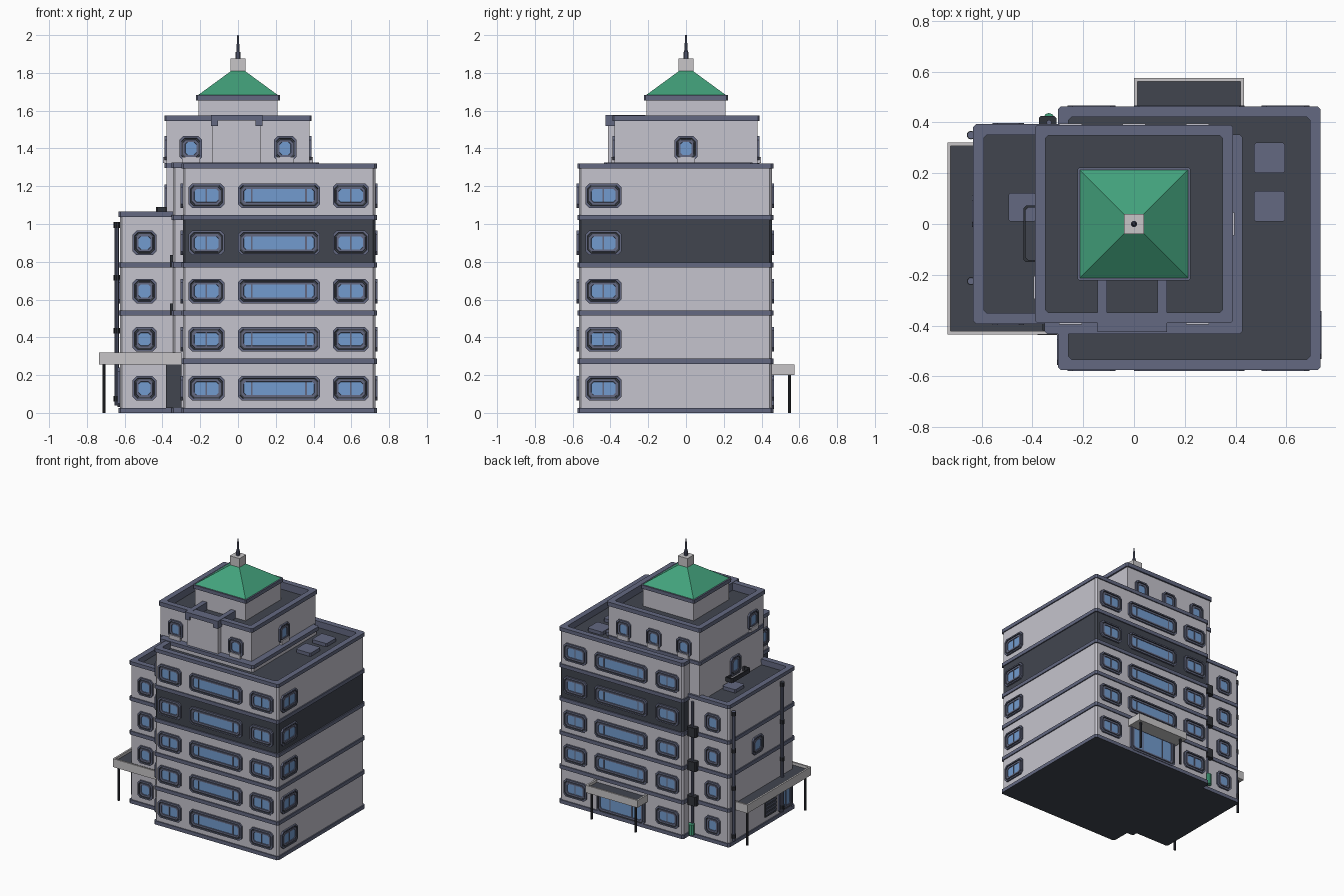
import bpy, bmesh, math
from mathutils import Matrix, Vector

if "Cube" in bpy.data.objects:
    bpy.data.objects.remove(bpy.data.objects["Cube"])

COLORS = {
    "wall_grey": (0.56, 0.55, 0.61), "canopy_grey": (0.57, 0.56, 0.57),
    "trim_slate": (0.125, 0.14, 0.22), "dark_slate": (0.053, 0.06, 0.078),
    "glass_blue": (0.17, 0.33, 0.62), "roof_green": (0.055, 0.36, 0.20),
    "metal_black": (0.03, 0.033, 0.042),
}
MATS = {}
for n, c in COLORS.items():
    MATS[n] = bpy.data.materials.new(n)
    MATS[n].diffuse_color = (*c, 1)
WALL, CANOPY, TRIM, DARK, GLASS, GREEN, BLACK = COLORS


def finish(name, bm, used, matrix=None):
    me = bpy.data.meshes.new(name)
    bmesh.ops.recalc_face_normals(bm, faces=bm.faces[:])
    bm.to_mesh(me)
    bm.free()
    for m in used:
        me.materials.append(MATS[m])
    ob = bpy.data.objects.new(name, me)
    if matrix:
        ob.matrix_world = matrix
    bpy.context.collection.objects.link(ob)
    return ob


def rect(r, z, inset=0.0, c=0.0):
    """Rectangle loop (x0, x1, y0, y1), optionally with chamfered corners."""
    x0, x1, y0, y1 = r[0] + inset, r[1] - inset, r[2] + inset, r[3] - inset
    if c == 0:
        return [(x0, y0, z), (x1, y0, z), (x1, y1, z), (x0, y1, z)]
    return [(x0 + c, y0, z), (x1 - c, y0, z), (x1, y0 + c, z), (x1, y1 - c, z),
            (x1 - c, y1, z), (x0 + c, y1, z), (x0, y1 - c, z), (x0, y0 + c, z)]


def loft(name, loops, mats, bottom=None, top=None, cyclic=False, matrix=None):
    """Skin successive loops, one material per segment, with optional caps."""
    used = list(dict.fromkeys(mats + [m for m in (bottom, top) if m]))
    bm = bmesh.new()
    vs = [[bm.verts.new(p) for p in lp] for lp in loops]
    n = len(vs[0])
    for i, m in enumerate(mats):
        a, b = vs[i], vs[(i + 1) % len(vs)]
        for k in range(n):
            f = bm.faces.new((a[k], a[(k + 1) % n], b[(k + 1) % n], b[k]))
            f.material_index = used.index(m)
    if not cyclic:
        for lp, m in ((vs[0], bottom), (vs[-1], top)):
            bm.faces.new(lp).material_index = used.index(m or mats[0])
    return finish(name, bm, used, matrix)


def box(name, r, z0, z1, mat, c=0.0, bottom=None, top=None, matrix=None):
    return loft(name, [rect(r, z0, 0, c), rect(r, z1, 0, c)], [mat],
                bottom or mat, top or mat, matrix=matrix)


def ring(name, r, z0, z1, width, mat, c=0.0):
    return loft(name, [rect(r, z0, 0, c), rect(r, z1, 0, c), rect(r, z1, width, c),
                       rect(r, z0, width, c)], [mat] * 4, cyclic=True)


def rod(name, x, y, z0, z1, r, mat, r2=None, sides=10):
    bm = bmesh.new()
    bmesh.ops.create_cone(bm, cap_ends=True, segments=sides, radius1=r,
                          radius2=r if r2 is None else r2, depth=z1 - z0)
    return finish(name, bm, [mat], Matrix.Translation((x, y, (z0 + z1) / 2)))


TURN = {"front": 0, "right": 90, "back": 180, "left": -90}


def window(side, x, y, z, w, h=0.13, bars=(), name="window"):
    """Chamfered double frame with sunk glass, facing the named side."""
    mx = (Matrix.Translation((x, y, z)) @ Matrix.Rotation(math.radians(TURN[side]), 4, 'Z')
          @ Matrix.Rotation(math.pi / 2, 4, 'X'))
    r = (-w / 2, w / 2, -h / 2, h / 2)
    steps = [(0, -0.01, .02), (0, .012, .02), (.010, .012, .018), (.012, .006, .017),
             (.018, .006, .016), (.019, .011, .015), (.030, .011, .012), (.031, .006, .012)]
    loft(f"{side}_{name}", [rect(r, n, i, c) for i, n, c in steps],
         [TRIM, TRIM, DARK, DARK, TRIM, TRIM, TRIM], DARK, GLASS, matrix=mx)
    for b in bars:
        box(f"{side}_{name}_mullion", (b - .004, b + .004, -h / 2 + .028, h / 2 - .028),
            .004, .010, TRIM, matrix=mx)


LEVELS = [0, 0.26, 0.515, 0.77, 1.02]


def grow(r, d):
    return (r[0] - d, r[1] + d, r[2] - d, r[3] + d)


def block(name, r, top, zs, mats, c, floor):
    """Walls with a sunk roof, a trim slab per storey and a parapet ring."""
    loops = [rect(r, z, 0, c) for z in zs] + [rect(r, zs[-1], .03, c), rect(r, floor, .03, c)]
    loft(name + "_walls", loops, mats + [TRIM, TRIM], DARK, DARK)
    for z in LEVELS:
        if z < top - 0.1:
            box(name + "_storey_trim", grow(r, .008), z, z + 0.027, TRIM, c,
                bottom=DARK if z == 0 else TRIM)
    ring(name + "_parapet", grow(r, .008), top - .027, top, .042, TRIM, c)


# Main block with one dark storey
MAIN = (-.292, .727, -.567, .455)
block("main", MAIN, 1.32, [.01, .78, 1.03, 1.3], [WALL, DARK, WALL], .012, 1.27)
# Left wing
WING = (-.625, -.2, -.385, .385)
block("wing", WING, 1.065, [.01, 1.045], [WALL], .012, 1.02)
# Stair core between them, rising to the main roof
CORE = (-.345, .42, -.425, .345)
box("core_walls", CORE, .01, 1.3, WALL, .012, bottom=DARK)
for z in LEVELS + [1.297]:
    box("core_trim", grow(CORE, .008), z, z + .028, TRIM, .012, bottom=DARK if z == 0 else TRIM)

# Upper tower with front bay
TOWER = (-.378, .378, -.378, .378)
loft("tower_walls", [rect(TOWER, 1.0), rect(TOWER, 1.56), rect(TOWER, 1.56, .03),
                     rect(TOWER, 1.52, .03)], [WALL, TRIM, TRIM], WALL, DARK)
ring("tower_parapet", grow(TOWER, .012), 1.545, 1.575, .042, TRIM, .01)
box("tower_lower_trim", (-.388, .38, -.38, .388), 1.297, 1.323, TRIM, .01)
box("tower_bay", (-.135, .122, -.412, -.35), 1.3, 1.55, WALL, top=DARK)
for x0, x1 in ((-.143, -.107), (.092, .13)):
    box("bay_side_parapet", (x0, x1, -.425, -.215), 1.52, 1.577, TRIM)
box("bay_front_parapet", (-.143, .13, -.425, -.388), 1.547, 1.577, TRIM)

# Cupola, pyramid roof and spire
box("cupola_walls", (-.21, .21, -.21, .21), 1.5, 1.66, WALL)
box("cupola_eave", (-.223, .223, -.223, .223), 1.655, 1.682, TRIM, .008)
loft("pyramid_roof", [rect((-.212, .212, -.212, .212), 1.682),
                      rect((-.03, .03, -.03, .03), 1.815)], [GREEN])
box("spire_block", (-.04, .04, -.04, .04), 1.81, 1.877, CANOPY)
rod("spire_base", 0, 0, 1.87, 1.91, .013, TRIM)
rod("spire", 0, 0, 1.89, 2.0, .011, TRIM, .004)

# Storey windows
for i, lv in enumerate(LEVELS):
    z = lv + 0.13
    for side, y in (("front", -.567), ("back", .455)):
        window(side, -.167, y, z, .19, bars=(0,))
        window(side, .597, y, z, .19, bars=(0,))
        if side == "front" or i:
            window(side, .217, y, z, .435, bars=(-.143, .143))
    window("right", .727, -.437, z, .19, bars=(0,))
    window("left", -.292, -.495, z, .12)
    if i < 4:
        window("front", -.495, -.385, z, .125)
        window("back", -.495, .385, z, .125)
window("left", -.625, .05, .645, .125)

# Tower windows with light sills
for side, x, y in (("front", -.25, -.378), ("front", .25, -.378), ("back", -.25, .378),
                   ("back", 0, .378), ("back", .25, .378), ("right", .378, 0),
                   ("left", -.378, -.25)):
    window(side, x, y, 1.4, .12, .13, name="tower_window")
    d = .045
    hx, hy = (d, .018) if side in ("front", "back") else (.018, d)
    box("tower_window_sill", (x - hx, x + hx, y - hy, y + hy), 1.322, 1.355, WALL)
window("left", -.378, -.04, 1.14, .12, .14, name="roof_door")

# Roof hatches and the low guard outside the roof door
for r, z in (((.472, .595, .2, .32), 1.26), ((.472, .595, .01, .13), 1.26),
             ((-.495, -.385, .01, .122), 1.01)):
    box("roof_hatch", r, z, z + .035, TRIM, .008)
ring("roof_door_guard", (-.435, -.37, -.15, .072), 1.06, 1.09, .008, BLACK, .01)

# Left and back canopies: light tray with dark top, on thin posts
for name, r, z0, z1 in (("left_canopy", (-.735, -.3, -.435, .32), .257, .32),
                        ("back_canopy", (0, .433, .44, .575), .2, .255)):
    loft(name, [rect(r, z0), rect(r, z1), rect(r, z1, .013), rect(r, z1 - .02, .013)],
         [CANOPY] * 3, CANOPY, DARK)
for x, y, z in ((-.71, -.4, .26), (-.71, .285, .26), (.035, .548, .21), (.4, .548, .21)):
    rod("canopy_post", x, y, 0, z, .009, BLACK)

# Entrances and the side louvre
window("back", .217, .455, .125, .4, .21, bars=(-.09, .09), name="entrance")
box("front_service_door", (-.38, -.3, -.437, -.38), .027, .255, DARK)
window("left", -.625, -.28, .135, .16, .21, bars=(0,), name="side_door")
box("louvre_panel", (-.632, -.62, -.17, -.04), .06, .21, DARK)
for k in range(5):
    box("louvre_slat", (-.638, -.63, -.165, -.045), .075 + k * .027, .085 + k * .027, TRIM)

# Drainpipes with brackets
for y, r in ((.35, .013), (-.225, .012)):
    rod("drainpipe", -.642, y, .04, 1.01, r, TRIM)
    for z in (.06, .42, .7, .98):
        rod("pipe_bracket", -.642, y, z, z + .03, r + .004, BLACK)

# Small equipment in the front and back corners of the stair core
for z in (.25, .51, .765):
    box("back_service_box", (-.375, -.305, .38, .425), z, z + .07, BLACK, .008)
    box("front_service_box", (-.36, -.343, -.42, -.38), z + .005, z + .07, BLACK)
rod("back_corner_pipe", -.335, .4, .03, 1.02, .01, TRIM)
rod("green_tank", -.335, .415, .03, .11, .022, GREEN)

for m in bpy.data.materials:
    if m.users and not m.is_grease_pencil:
        m.use_nodes = True
        m.node_tree.nodes["Principled BSDF"].inputs["Base Color"].default_value = m.diffuse_color
